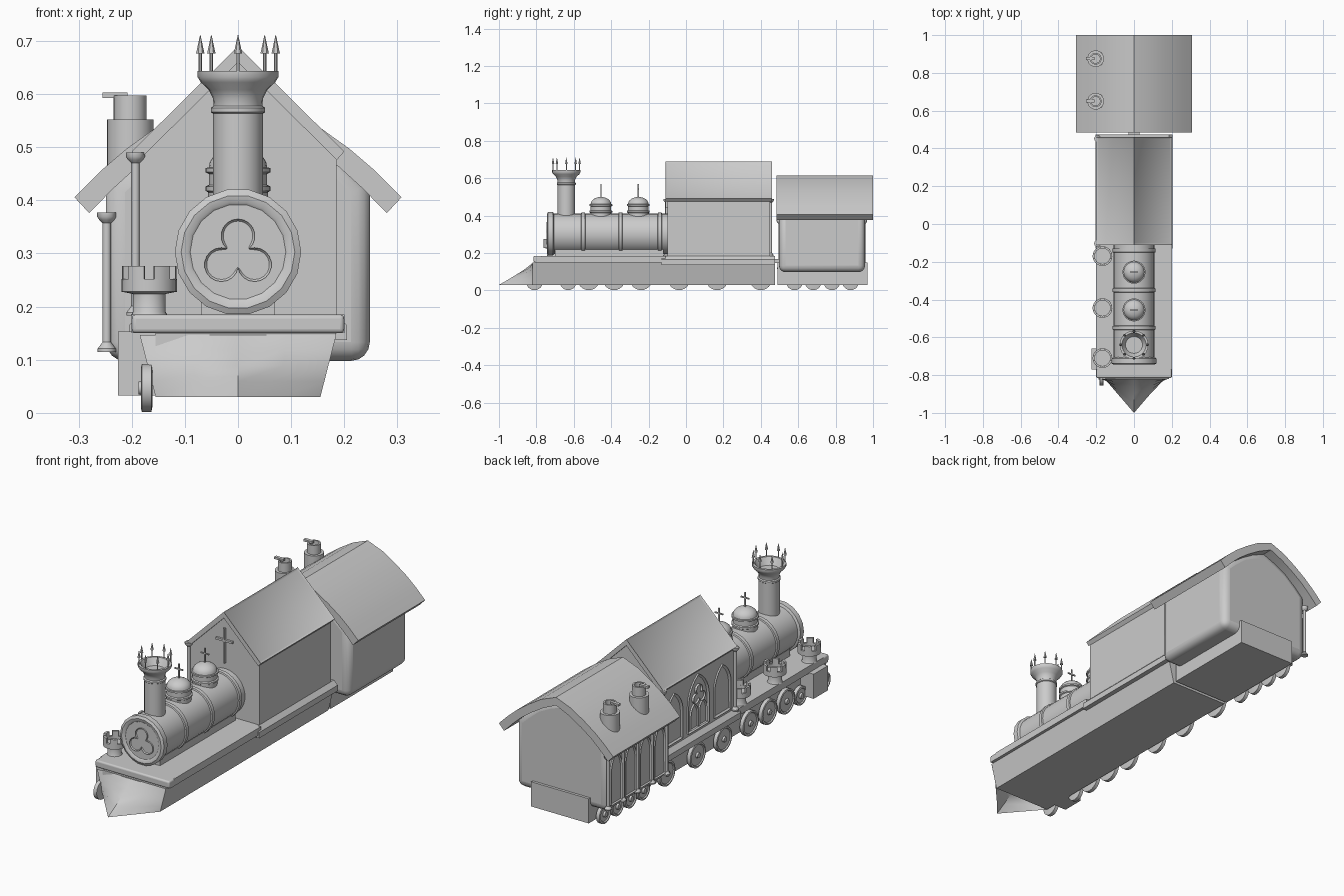
import bpy, bmesh
from math import sin, cos, pi, radians

if "Cube" in bpy.data.objects:
    bpy.data.objects.remove(bpy.data.objects["Cube"])


def finish(name, bm, smooth=True, bevel=0):
    bmesh.ops.recalc_face_normals(bm, faces=bm.faces)
    me = bpy.data.meshes.new(name)
    bm.to_mesh(me)
    bm.free()
    ob = bpy.data.objects.new(name, me)
    bpy.context.collection.objects.link(ob)
    bpy.ops.object.select_all(action='DESELECT')
    ob.select_set(True)
    bpy.context.view_layer.objects.active = ob
    if smooth:
        bpy.ops.object.shade_smooth_by_angle(angle=radians(35))
    if bevel:
        m = ob.modifiers.new("bevel", 'BEVEL')
        m.width, m.segments, m.angle_limit = bevel, 4, radians(60)
    return ob


def prism(name, pts, axis, a, b, inset=None, bevel=0):
    """Extrude a 2D outline along an axis from a to b; optionally inset the b end."""
    place = {'x': lambda p, t: (t, p[0], p[1]), 'y': lambda p, t: (p[0], t, p[1]),
             'z': lambda p, t: (p[0], p[1], t)}[axis]
    bm = bmesh.new()
    lo = [bm.verts.new(place(p, a)) for p in pts]
    hi = [bm.verts.new(place(p, b)) for p in pts]
    bm.faces.new(lo)
    cap = bm.faces.new(hi)
    n = len(pts)
    for i in range(n):
        j = (i + 1) % n
        bm.faces.new((lo[i], lo[j], hi[j], hi[i]))
    bmesh.ops.recalc_face_normals(bm, faces=bm.faces)
    if inset:
        bmesh.ops.inset_individual(bm, faces=[cap], thickness=inset[0], depth=-inset[1])
    return finish(name, bm, bevel=bevel)


def box(name, x0, x1, y0, y1, z0, z1, bevel=0):
    return prism(name, [(x0, y0), (x1, y0), (x1, y1), (x0, y1)], 'z', z0, z1, bevel=bevel)


def lathe(name, prof, loc, axis='z', seg=24):
    """Revolve (radius, height) points round an axis through loc."""
    bm = bmesh.new()
    rings = []
    for r, h in prof:
        ring = []
        for k in range(seg):
            c, s = r * cos(2 * pi * k / seg), r * sin(2 * pi * k / seg)
            v = {'x': (h, c, s), 'y': (c, h, s), 'z': (c, s, h)}[axis]
            ring.append(bm.verts.new([v[i] + loc[i] for i in range(3)]))
        rings.append(ring)
    for A, B in zip(rings, rings[1:]):
        for k in range(seg):
            j = (k + 1) % seg
            bm.faces.new((A[k], A[j], B[j], B[k]))
    bm.faces.new(rings[0])
    bm.faces.new(rings[-1])
    return finish(name, bm)


def arch(c, w, z0, z1, rise):
    """Pointed arch outline."""
    side = [(w * (cos(radians(a)) - 0.5), z1 + rise * sin(radians(a)) / sin(pi / 3)) for a in range(0, 60, 10)]
    right = [(w / 2, z0)] + side
    return [(c + y, z) for y, z in right] + [(c, z1 + rise)] + [(c - y, z) for y, z in reversed(right)]


def trefoil(cx, cz, d, r):
    pts = []
    for lobe in (90, 210, 330):
        t = radians(lobe)
        for a in range(-140, 141, 20):
            u = t + radians(a)
            pts.append((cx + d * cos(t) + r * cos(u), cz + d * sin(t) + r * sin(u)))
    return pts


def mirror_profile(half):
    return half + [(-x, z) for x, z in reversed(half) if x > 1e-6]


# chassis and running board
taper = [(-0.155, 0.03), (0.155, 0.03), (0.185, 0.15), (-0.155, 0.15)]
prism("engine_chassis", taper, 'y', -0.82, -0.13)
prism("cabin_chassis", taper, 'y', -0.13, 0.475)
prism("running_board", [(-0.81, 0.15), (-0.77, 0.185), (-0.11, 0.185), (-0.11, 0.15)], 'x', -0.2, 0.2)
box("front_beam", -0.2, 0.2, -0.815, -0.76, 0.15, 0.185, 0.008)
prism("cabin_plinth", mirror_profile([(0.205, 0.137), (0.205, 0.165), (0.185, 0.185)]), 'y', -0.13, 0.475)
box("cylinder_block", -0.226, -0.15, -0.77, -0.66, 0.033, 0.153)
box("coach_chassis", -0.155, 0.155, 0.49, 0.97, 0.03, 0.15)
box("coupler", -0.03, 0.03, 0.45, 0.52, 0.148, 0.168)

# pointed plough, open underneath
bm = bmesh.new()
grid = []
for i in range(5):
    t = i / 4
    half = 0.155 + 0.03 * t
    reach = 0.18 * (1 - t) ** 1.15
    grid.append([bm.verts.new((half * s, -0.82 - reach * (1 - abs(s)), 0.03 + 0.117 * t))
                 for s in (-1, -0.5, 0, 0.5, 1)])
for A, B in zip(grid, grid[1:]):
    for k in range(4):
        bm.faces.new((A[k], A[k + 1], B[k + 1], B[k]))
finish("plough", bm)

# boiler with bands and trefoil front
Z = 0.303
lathe("boiler", [(0.108, -0.72), (0.108, -0.1)], (0, 0, Z), 'y', 32)
lathe("boiler_front", [(0.09, -0.738), (0.095, -0.742), (0.107, -0.744), (0.119, -0.738), (0.119, -0.712),
                       (0.108, -0.705)], (0, 0, Z), 'y', 18)
for y in (-0.55, -0.35, -0.14):
    lathe("boiler_band", [(0.107, -0.012), (0.114, -0.009), (0.114, 0.009), (0.107, 0.012)], (0, y, Z), 'y', 32)
prism("front_trefoil", trefoil(0, 0.297, 0.036, 0.032), 'y', -0.735, -0.745, (0.004, 0.005))
box("boiler_saddle", -0.07, 0.07, -0.7, -0.12, 0.18, 0.22)

# chimney with spiked crown
lathe("chimney", [(0.047, 0.38), (0.047, 0.563), (0.051, 0.566), (0.051, 0.574), (0.046, 0.578), (0.047, 0.592),
                  (0.055, 0.608), (0.07, 0.622), (0.076, 0.632), (0.076, 0.643), (0.064, 0.643), (0.045, 0.61)],
      (0, -0.64, 0))
for k in range(8):
    a = k * pi / 4
    lathe("crown_spike", [(0.003, 0.638), (0.003, 0.676), (0.008, 0.676), (0.0005, 0.711)],
          (0.071 * cos(a), -0.64 + 0.071 * sin(a), 0), seg=6)


def cross(name, y, z0, z1, arm, t, depth):
    zc = z0 + (z1 - z0) * 0.65
    box(name + "_post", -t, t, y - depth, y + depth, z0, z1)
    box(name + "_arm", -arm, arm, y - depth, y + depth, zc - t, zc + t)


# steam domes
for y in (-0.455, -0.255):
    prof = [(0.056, 0.39), (0.056, 0.415), (0.061, 0.418), (0.061, 0.426), (0.055, 0.429), (0.055, 0.45),
            (0.061, 0.453), (0.061, 0.461)]
    prof += [(0.055 * cos(a * pi / 12), 0.462 + 0.038 * sin(a * pi / 12)) for a in range(6)] + [(0.003, 0.501)]
    lathe("steam_dome", prof, (0, y, 0))
    cross("dome_cross", y, 0.495, 0.57, 0.022, 0.003, 0.003)

# turrets along the left running board
for y in (-0.71, -0.445, -0.17):
    lathe("turret", [(0.035, 0.183), (0.031, 0.19), (0.031, 0.224), (0.052, 0.228), (0.052, 0.252), (0.041, 0.252),
                     (0.041, 0.238)], (-0.167, y, 0))
    for k in range(6):
        angs = [radians(60 * k + d) for d in (-19, -6, 6, 19)]
        ring = [(0.052, a) for a in angs] + [(0.041, a) for a in reversed(angs)]
        prism("battlement", [(-0.167 + r * cos(a), y + r * sin(a)) for r, a in ring], 'z', 0.25, 0.276)

# chapel cabin
prism("cabin_walls", mirror_profile([(0.185, 0.15), (0.185, 0.485), (0, 0.668)]), 'y', -0.1, 0.45)
for s in (-1, 1):
    bm = bmesh.new()
    sec = [(0, 0.69), (s * 0.2, 0.492), (s * 0.186, 0.476), (0, 0.66)]
    ends = [[bm.verts.new((x, y, z)) for x, z in sec] for y in (-0.11, 0.46)]
    for e in ends:
        bm.faces.new(e)
    for i in range(4):
        j = (i + 1) % 4
        bm.faces.new((ends[0][i], ends[0][j], ends[1][j], ends[1][i]))
    bmesh.ops.recalc_face_normals(bm, faces=bm.faces)
    tops = [f for f in bm.faces if f.normal.z > 0.3 and f.normal.x * s > 0.3]
    bmesh.ops.inset_individual(bm, faces=tops, thickness=0.014, depth=-0.006)
    finish("cabin_roof", bm)
cross("gable_cross", -0.102, 0.44, 0.61, 0.045, 0.005, 0.008)


def column(name, x, y, z0, z1):
    lathe(name, [(0.017, z0), (0.017, z0 + 0.006), (0.008, z0 + 0.018), (0.008, z1 - 0.02), (0.014, z1 - 0.014),
                 (0.018, z1 - 0.008), (0.018, z1)], (x, y, 0), seg=12)


for y in (-0.103, 0.452):
    column("cabin_column", -0.193, y, 0.183, 0.49)

# left windows of the cabin
for y in (-0.01, 0.36):
    prism("cabin_window", arch(y, 0.125, 0.2, 0.33, 0.11), 'x', -0.18, -0.193, (0.01, 0.008))
prism("rose_window", arch(0.175, 0.16, 0.2, 0.33, 0.135), 'x', -0.18, -0.193, (0.008, 0.008))
prism("rose_trefoil", trefoil(0.175, 0.365, 0.026, 0.023), 'x', -0.18, -0.196, (0.005, 0.007))
for y in (0.142, 0.208):
    prism("lancet", arch(y, 0.058, 0.21, 0.28, 0.05), 'x', -0.18, -0.194, (0.006, 0.006))

# coach body and curved roof
prism("coach_body", mirror_profile([(0.248, 0.098), (0.248, 0.43), (0.2, 0.475), (0.14, 0.525), (0.07, 0.56),
                                    (0, 0.585)]), 'y', 0.497, 0.957, bevel=0.035)
outer = [(0, 0.614), (0.08, 0.583), (0.15, 0.54), (0.21, 0.497), (0.26, 0.454), (0.308, 0.406)]
inner = [(0.28, 0.376), (0.235, 0.422), (0.19, 0.463), (0.135, 0.503), (0.07, 0.543), (0, 0.575)]
strip = outer + inner
prism("coach_roof", strip + [(-x, z) for x, z in reversed(strip) if x], 'y', 0.485, 1.0)

# coach windows and columns on the left
for k in range(4):
    prism("coach_window", arch(0.559 + 0.112 * k, 0.084, 0.13, 0.29, 0.085), 'x', -0.24, -0.255, (0.008, 0.01))
for k in range(5):
    column("coach_column", -0.247, 0.503 + 0.112 * k, 0.115, 0.377)

# roof vents
for y in (0.65, 0.875):
    lathe("roof_vent", [(0.044, 0.4), (0.044, 0.552), (0.031, 0.552), (0.031, 0.597), (0.023, 0.597), (0.023, 0.57)],
          (-0.203, y, 0))
    box("vent_flap", -0.255, -0.208, y - 0.008, y + 0.008, 0.593, 0.603)


# wheels on the left
def wheel(y, r):
    lathe("wheel", [(r - 0.01, 0.012), (r, 0.01), (r, -0.008), (r - 0.008, -0.01), (r - 0.012, -0.005),
                    (0.014, -0.005), (0.012, -0.014)], (-0.173, y, r + 0.002), 'x')


for y in (-0.81, -0.63, 0.58, 0.68, 0.78, 0.88):
    wheel(y, 0.045)
for y in (-0.52, -0.385, -0.24, -0.037, 0.166, 0.4):
    wheel(y, 0.06)
